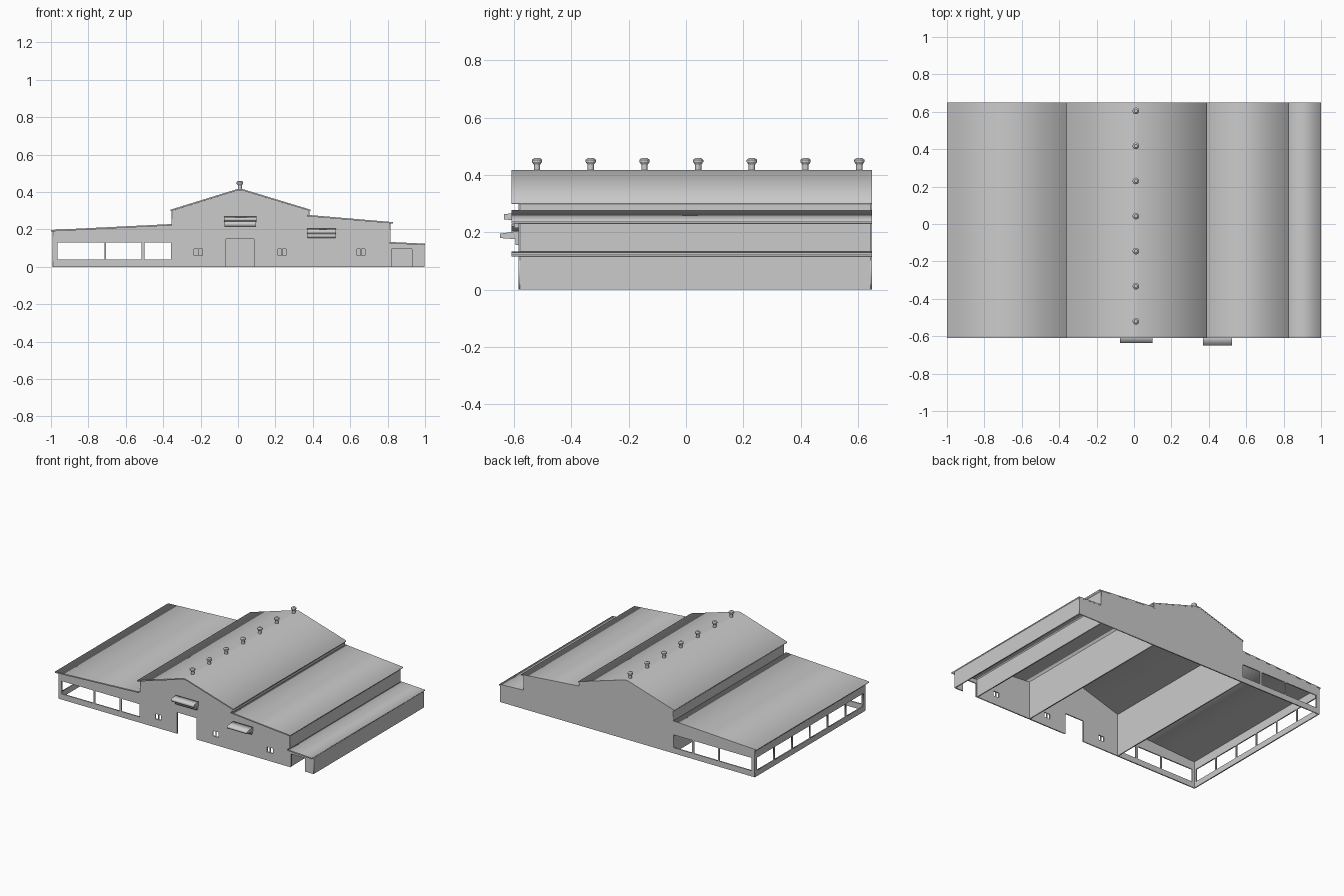
import bpy, bmesh
from math import pi
from mathutils import Matrix

if "Cube" in bpy.data.objects:
    bpy.data.objects.remove(bpy.data.objects["Cube"])

FRONT, BACK = -0.58, 0.645      # wall planes
T = 0.008                       # wall and roof thickness


def rect(a, b, c, d):
    return [(a, c), (b, c), (b, d), (a, d)]


def panel(name, outline, pos, depth, axis='Y', holes=()):
    """Flat outline with holes, centred at pos on the given axis and extruded."""
    cu = bpy.data.curves.new(name, 'CURVE')
    cu.dimensions = '2D'
    cu.fill_mode = 'BOTH'
    cu.extrude = depth / 2
    for loop in [outline, *holes]:
        sp = cu.splines.new('POLY')
        sp.points.add(len(loop) - 1)
        for p, (u, v) in zip(sp.points, loop):
            p.co = (u, v, 0, 1)
        sp.use_cyclic_u = True
    ob = bpy.data.objects.new(name, cu)
    bpy.context.collection.objects.link(ob)
    if axis == 'Y':
        ob.location = (0, pos, 0)
        ob.rotation_euler = (pi / 2, 0, 0)
    else:
        ob.location = (pos, 0, 0)
        ob.rotation_euler = (pi / 2, 0, pi / 2)
    bpy.ops.object.select_all(action='DESELECT')
    ob.select_set(True)
    bpy.context.view_layer.objects.active = ob
    bpy.ops.object.convert(target='MESH')
    return bpy.context.object


def roof(name, top):
    """Sheet that follows the top line, running the length of the building."""
    under = [(x, z - T) for x, z in reversed(top)]
    return panel(name, top + under, 0.02, 1.26)


# Gable end walls, sharing one stepped skyline
skyline = [(0.996, 0), (0.996, 0.118), (0.812, 0.126), (0.812, 0.233), (0.38, 0.270),
           (0.38, 0.300), (0.02, 0.409), (0.0, 0.409), (-0.352, 0.300),
           (-0.352, 0.221), (-0.99, 0.190), (-0.99, 0)]
doors = [(-0.065, 0), (-0.065, 0.15), (0.085, 0.15), (0.085, 0),
         (0.82, 0), (0.82, 0.095), (0.93, 0.095), (0.93, 0)]
bays = [rect(-0.965, -0.715, 0.04, 0.13), rect(-0.705, -0.515, 0.04, 0.13),
        rect(-0.50, -0.357, 0.04, 0.13)]
panes = []
for c in (-0.212, 0.235, 0.658):
    panes += [rect(c - 0.022, c - 0.002, 0.06, 0.095),
              rect(c + 0.002, c + 0.022, 0.06, 0.095)]
panel("front_wall", skyline + doors, FRONT, T, holes=bays + panes)
panel("back_wall", skyline, BACK, T, holes=bays)

# Long walls
for name, x, z in (("gable_left_wall", -0.352, 0.301), ("gable_right_wall", 0.378, 0.301),
                   ("aisle_right_wall", 0.811, 0.233), ("outer_right_wall", 0.994, 0.118)):
    panel(name, rect(FRONT, BACK, 0, z), x, T, 'X')

# Open left wall with a row of window bays
step = (BACK - FRONT - 0.03) / 6
side_bays = [rect(FRONT + 0.02 + i * step, FRONT + 0.01 + (i + 1) * step, 0.04, 0.13)
             for i in range(6)]
panel("open_left_wall", rect(FRONT, BACK, 0, 0.190), -0.987, T, 'X', side_bays)

# Roofs
roof("main_roof", [(-0.36, 0.306), (0.0, 0.417), (0.02, 0.417), (0.387, 0.306)])
roof("left_wing_roof", [(-1.0, 0.197), (-0.352, 0.229)])
roof("right_aisle_roof", [(0.37, 0.278), (0.83, 0.239)])
roof("right_lean_to_roof", [(0.811, 0.133), (1.0, 0.124)])

# Canopies over the two doors
panel("main_canopy", [(FRONT, 0.27), (-0.635, 0.263), (-0.635, 0.245), (FRONT, 0.24)],
      0.0125, 0.175, 'X')
panel("main_canopy_base", rect(-0.60, FRONT, 0.215, 0.242), 0.0125, 0.17, 'X')
panel("side_canopy", [(FRONT, 0.205), (-0.65, 0.195), (-0.65, 0.18), (FRONT, 0.175)],
      0.4475, 0.155, 'X')
panel("side_canopy_base", rect(-0.595, FRONT, 0.155, 0.178), 0.4475, 0.15, 'X')

# Ridge vents: pipe, flared collar, domed cap
for i in range(7):
    bm = bmesh.new()
    for r1, r2, z0, z1 in ((0.011, 0.011, 0.405, 0.436), (0.011, 0.018, 0.436, 0.446),
                           (0.018, 0.018, 0.446, 0.453), (0.018, 0.009, 0.453, 0.460)):
        bmesh.ops.create_cone(bm, cap_ends=True, segments=12, radius1=r1, radius2=r2,
                              depth=z1 - z0, matrix=Matrix.Translation((0, 0, (z0 + z1) / 2)))
    me = bpy.data.meshes.new("ridge_vent")
    bm.to_mesh(me)
    bm.free()
    vent = bpy.data.objects.new("ridge_vent", me)
    vent.location = (0.01, -0.52 + i * 0.1875, 0)
    bpy.context.collection.objects.link(vent)
